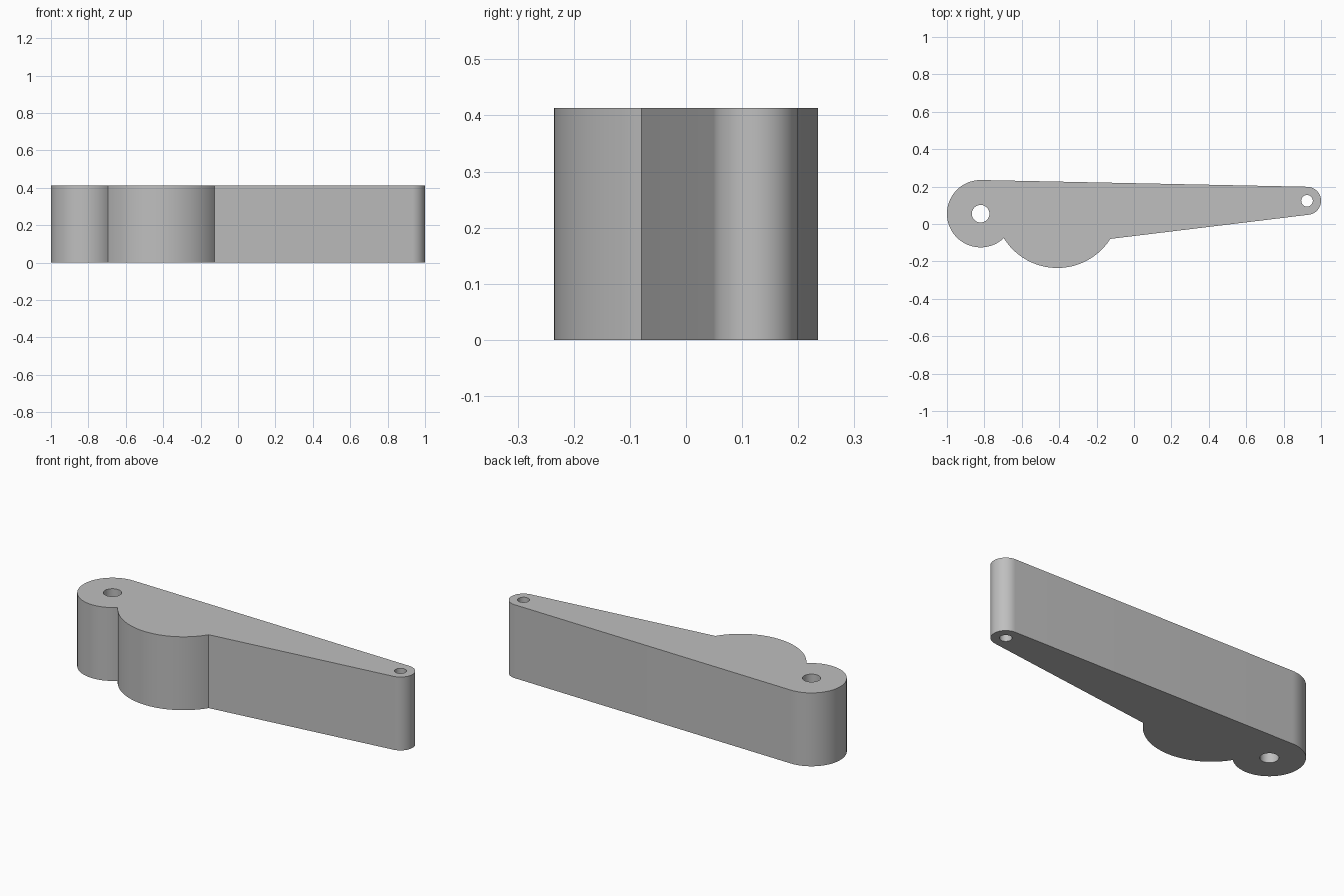
import bpy, bmesh
from math import sin, cos, radians, atan2, degrees, hypot

cube = bpy.data.objects.get("Cube")
if cube:
    bpy.data.objects.remove(cube, do_unlink=True)

HEIGHT = 0.413
BIG, BIG_R, BIG_HOLE = (-0.82, 0.055), 0.18, 0.047
TIP, TIP_R, TIP_HOLE = (0.925, 0.124), 0.075, 0.031
LOBE, LOBE_R = (-0.41, 0.101), 0.336
NOTCH = (-0.696, -0.076)
CORNER = (-0.126, -0.08)


def arc(centre, r, start, end, steps):
    """Points along an arc, angles in degrees."""
    angles = [radians(start + (end - start) * i / steps) for i in range(steps + 1)]
    return [(centre[0] + r * cos(a), centre[1] + r * sin(a)) for a in angles]


def angle_to(centre, p):
    return degrees(atan2(p[1] - centre[1], p[0] - centre[0]))


# Outline, counter-clockwise: pivot boss, belly lobe, rounded tip
dx, dy = TIP[0] - BIG[0], TIP[1] - BIG[1]
tangent = 90 + degrees(atan2(dy, dx)) - degrees((BIG_R - TIP_R) / hypot(dx, dy))
outline = arc(BIG, BIG_R, tangent, 360 + angle_to(BIG, NOTCH), 48)
outline += arc(LOBE, LOBE_R, angle_to(LOBE, NOTCH), angle_to(LOBE, CORNER), 48)[1:]
outline += arc(TIP, TIP_R, -83, tangent, 32)

# Filled profile with two through holes, extruded to full height
profile = bpy.data.curves.new("arm_profile", "CURVE")
profile.dimensions = "2D"
profile.fill_mode = "BOTH"
profile.extrude = HEIGHT / 2
loops = [outline,
         arc(BIG, BIG_HOLE, 0, 360, 40)[:-1],
         arc(TIP, TIP_HOLE, 0, 360, 32)[:-1]]
for pts in loops:
    spline = profile.splines.new("POLY")
    spline.points.add(len(pts) - 1)
    for point, (x, y) in zip(spline.points, pts):
        point.co = (x, y, 0, 1)
    spline.use_cyclic_u = True

arm = bpy.data.objects.new("lever_arm", profile)
bpy.context.collection.objects.link(arm)
bpy.ops.object.select_all(action="DESELECT")
arm.select_set(True)
bpy.context.view_layer.objects.active = arm
bpy.ops.object.convert(target="MESH")
arm = bpy.context.object
arm.name = "lever_arm"

# Weld caps to walls and rest the part on the ground
bm = bmesh.new()
bm.from_mesh(arm.data)
bmesh.ops.remove_doubles(bm, verts=bm.verts, dist=0.0001)
bmesh.ops.translate(bm, verts=bm.verts, vec=(0, 0, HEIGHT / 2))
bmesh.ops.recalc_face_normals(bm, faces=bm.faces)
bm.to_mesh(arm.data)
bm.free()
bpy.ops.object.shade_smooth_by_angle(angle=radians(25))

# Plain grey
grey = bpy.data.materials.new("plain_grey")
grey.use_nodes = True
colour = (0.52, 0.52, 0.52, 1)
grey.diffuse_color = colour
grey.node_tree.nodes["Principled BSDF"].inputs["Base Color"].default_value = colour
arm.data.materials.clear()
arm.data.materials.append(grey)
